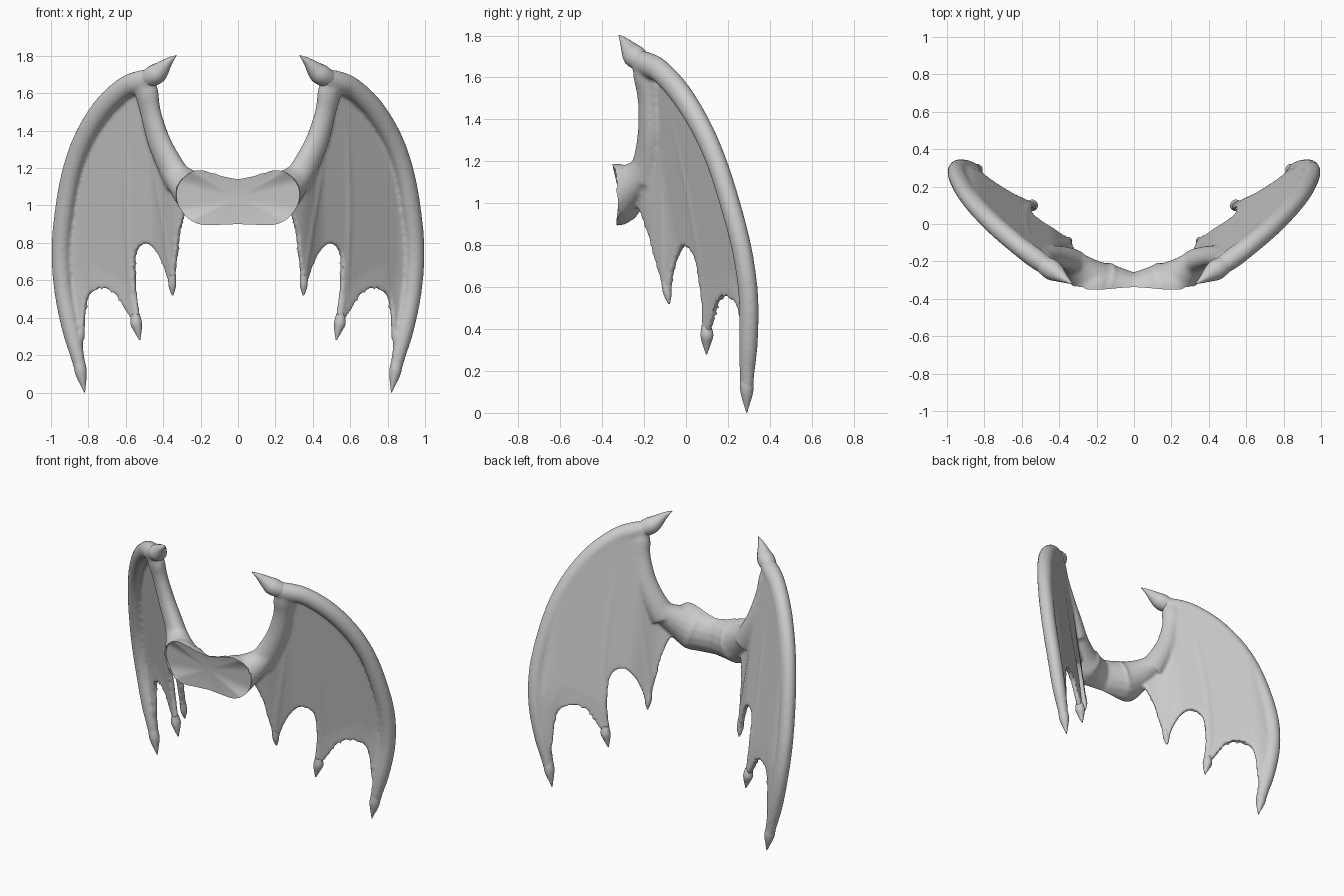
import bpy, bmesh, math
from mathutils import Vector, Matrix

if "Cube" in bpy.data.objects:
    bpy.data.objects.remove(bpy.data.objects["Cube"])

N = Vector((-0.67, 1.0, 0.19)).normalized()   # normal of the wing plane


def step(t):
    t = min(max(t, 0.0), 1.0)
    return t * t * (3 - 2 * t)


def bulge(x, z):
    """Backward billow of the membrane, fading to the arm, the edge and the tips."""
    return (0.042 * step((x - 0.32) / 0.14) * step((1.0 - x) / 0.16)
            * min(max(z / 0.6, 0.0), 1.0))


def on_wing(x, z, dy=0.0):
    """Point on the slanted plane of the wing; the outer tip curls forward."""
    curl = 0.065 * max(0.6 - z, 0.0) * step((x - 0.6) / 0.2)
    return Vector((x, -0.29 + 0.67 * (x - 0.35) + 0.19 * (1.6 - z) - curl + dy, z))


def smooth_path(pts, steps=4):
    """Catmull-Rom resampling of tuples of any length."""
    out = []
    for i in range(len(pts) - 1):
        p0, p1, p2, p3 = (pts[max(i - 1, 0)], pts[i], pts[i + 1],
                          pts[min(i + 2, len(pts) - 1)])
        for s in range(steps):
            t = s / steps
            out.append(tuple(0.5 * (2 * b + (c - a) * t
                                    + (2 * a - 5 * b + 4 * c - d) * t * t
                                    + (3 * b - a - 3 * c + d) * t ** 3)
                             for a, b, c, d in zip(p0, p1, p2, p3)))
    return out + [tuple(pts[-1])]


def tube(bm, pts, ref=N, sides=16):
    """Sweep an ellipse along (x, y, z, in-plane radius, depth radius)."""
    pts = smooth_path(pts)
    pos = [Vector(p[:3]) for p in pts]
    rings = []
    for i, p in enumerate(pts):
        t = (pos[min(i + 1, len(pos) - 1)] - pos[max(i - 1, 0)]).normalized()
        b = (ref - t * ref.dot(t)).normalized()
        a = t.cross(b)
        ra, rb = max(p[3], 0.002), max(p[4], 0.002)
        rings.append([bm.verts.new(pos[i]
                                   + a * ra * math.cos(2 * math.pi * k / sides)
                                   + b * rb * math.sin(2 * math.pi * k / sides))
                      for k in range(sides)])
    for r, s in zip(rings, rings[1:]):
        for k in range(sides):
            j = (k + 1) % sides
            bm.faces.new((r[k], r[j], s[j], s[k]))
    bm.faces.new(rings[0][::-1])
    bm.faces.new(rings[-1])


def wing_tube(bm, pts, depth=1.0, billow=False):
    """Tube given as (x, z, radius[, dy]) on the wing plane."""
    tube(bm, [(*on_wing(p[0], p[1], bulge(p[0], p[1]) if billow else sum(p[3:])),
               p[2], p[2] * depth) for p in pts])


def membrane(bm, outline, half):
    """Closed, billowed slab on the wing plane."""
    sheet = bmesh.new()
    sheet.faces.new([sheet.verts.new((x, 0, z)) for x, z in smooth_path(outline, 3)])
    bmesh.ops.triangulate(sheet, faces=sheet.faces[:])
    bmesh.ops.subdivide_edges(sheet, edges=sheet.edges[:], cuts=5, use_grid_fill=True)
    sheet.verts.index_update()
    sides = []
    for s in (-1, 1):
        vs = [bm.verts.new(on_wing(v.co.x, v.co.z, bulge(v.co.x, v.co.z)) + N * half * s)
              for v in sheet.verts]
        for f in sheet.faces:
            loop = [vs[v.index] for v in f.verts]
            bm.faces.new(loop if s < 0 else loop[::-1])
        sides.append(vs)
    for e in sheet.edges:
        if e.is_boundary:
            a, b = (v.index for v in e.verts)
            bm.faces.new((sides[0][a], sides[0][b], sides[1][b], sides[1][a]))
    sheet.free()


def finish(bm, name):
    """Mirror across x = 0 and make an object."""
    bmesh.ops.recalc_face_normals(bm, faces=bm.faces[:])
    dup = bmesh.ops.duplicate(bm, geom=bm.verts[:] + bm.edges[:] + bm.faces[:])["geom"]
    for v in dup:
        if isinstance(v, bmesh.types.BMVert):
            v.co.x *= -1
    bmesh.ops.reverse_faces(bm, faces=[g for g in dup if isinstance(g, bmesh.types.BMFace)])
    me = bpy.data.meshes.new(name)
    bm.to_mesh(me)
    bm.free()
    ob = bpy.data.objects.new(name, me)
    bpy.context.collection.objects.link(ob)
    return ob


def shade(ob, degrees):
    bpy.ops.object.select_all(action='DESELECT')
    ob.select_set(True)
    bpy.context.view_layer.objects.active = ob
    bpy.ops.object.shade_smooth_by_angle(angle=math.radians(degrees))


bm = bmesh.new()

# Root bridge, running out from the middle into the shoulder
tube(bm, [(-0.03, -0.36, 1.015, 0.125, 0.09), (0.10, -0.35, 1.025, 0.135, 0.125),
          (0.18, -0.335, 1.04, 0.145, 0.145), (0.25, -0.275, 1.085, 0.11, 0.1),
          (0.31, -0.22, 1.14, 0.08, 0.07), (0.36, -0.185, 1.21, 0.06, 0.05)],
     ref=Vector((0, 1, 0)))
bmesh.ops.create_uvsphere(bm, u_segments=24, v_segments=16, radius=1.0,
                          matrix=Matrix.Translation((0.205, -0.335, 1.065))
                          @ Matrix.Diagonal((0.115, 0.12, 0.125, 1)))

# Upper arm up to the wrist
wing_tube(bm, [(0.31, 1.12, 0.085, 0.02), (0.365, 1.22, 0.075, 0.025),
               (0.425, 1.35, 0.066, 0.02), (0.468, 1.5, 0.06, 0.012),
               (0.487, 1.6, 0.067, 0.005), (0.497, 1.66, 0.058, 0)], 0.78)

# Leading edge bone
wing_tube(bm, [(0.46, 1.68, 0.052), (0.53, 1.66, 0.06), (0.61, 1.628, 0.057),
               (0.72, 1.525, 0.057), (0.82, 1.37, 0.054), (0.885, 1.2, 0.052),
               (0.925, 1.0, 0.052), (0.948, 0.77, 0.051), (0.935, 0.55, 0.05),
               (0.895, 0.34, 0.048), (0.86, 0.2, 0.039), (0.842, 0.11, 0.03)], 0.92)

# Finger bones, barely raised inside the membrane
wing_tube(bm, [(0.56, 1.5, 0.02), (0.58, 1.3, 0.024), (0.59, 0.95, 0.026),
               (0.57, 0.6, 0.026), (0.55, 0.44, 0.024), (0.543, 0.37, 0.026)], 0.78, True)
wing_tube(bm, [(0.47, 1.4, 0.02), (0.44, 1.2, 0.023), (0.39, 0.9, 0.025),
               (0.355, 0.68, 0.025), (0.351, 0.58, 0.02)], 0.8, True)

# Scalloped membrane
membrane(bm, [(0.33, 1.15), (0.42, 1.35), (0.46, 1.5), (0.5, 1.63), (0.6, 1.63),
              (0.72, 1.52), (0.82, 1.36), (0.885, 1.2), (0.93, 1.0), (0.95, 0.77),
              (0.94, 0.55), (0.885, 0.33), (0.85, 0.2), (0.825, 0.3), (0.82, 0.42),
              (0.80, 0.515), (0.73, 0.565), (0.65, 0.53), (0.59, 0.43), (0.545, 0.37),
              (0.558, 0.5), (0.555, 0.68), (0.54, 0.76), (0.49, 0.80), (0.43, 0.75),
              (0.385, 0.65), (0.355, 0.56), (0.33, 0.7), (0.315, 0.85), (0.285, 0.96),
              (0.26, 1.03)], 0.016)

# Fuse everything into one organic skin
raw = finish(bm, "wing_blockout")
m = raw.modifiers.new("fuse", 'REMESH')
m.mode = 'VOXEL'
m.voxel_size = 0.01
m = raw.modifiers.new("soften", 'SMOOTH')
m.factor = 0.5
m.iterations = 8
bpy.context.view_layer.update()
dg = bpy.context.evaluated_depsgraph_get()
skin = bpy.data.meshes.new_from_object(raw.evaluated_get(dg))
bpy.data.objects.remove(raw, do_unlink=True)

# Slice the root to leave the open front as a shallow fanned cap
bm = bmesh.new()
bm.from_mesh(skin)
bmesh.ops.bisect_plane(bm, geom=bm.verts[:] + bm.edges[:] + bm.faces[:],
                       plane_co=(0, -0.33, 1.03), plane_no=(0, -1, -0.07),
                       clear_outer=True)
rim = [e for e in bm.edges if e.is_boundary]
for v in {v for e in rim for v in e.verts}:
    v.co.y += 0.03 * step((abs(v.co.x) - 0.24) / 0.08) - 0.01 * step(abs(v.co.x) / 0.2)
cap = bmesh.ops.holes_fill(bm, edges=rim, sides=0)["faces"]
for v in bmesh.ops.poke(bm, faces=cap)["verts"]:
    v.co.y = -0.318
bm.to_mesh(skin)
bm.free()
skin.name = "wings"
wings = bpy.data.objects.new("wings", skin)
bpy.context.collection.objects.link(wings)
shade(wings, 50)

# Claws: thumb hook and the three finger ends
claws = {
    "thumb_claw": [(0.51, 1.665, 0.04), (0.47, 1.685, 0.052), (0.435, 1.705, 0.055, 0.005),
                   (0.405, 1.733, 0.042, 0.01), (0.37, 1.77, 0.022, 0.015),
                   (0.33, 1.802, 0.002, 0.022)],
    "outer_finger_claw": [(0.85, 0.17, 0.030), (0.842, 0.12, 0.033), (0.835, 0.08, 0.026),
                          (0.827, 0.04, 0.014), (0.82, 0.0, 0.002)],
    "middle_finger_claw": [(0.547, 0.42, 0.022), (0.545, 0.375, 0.031), (0.537, 0.34, 0.024),
                           (0.525, 0.28, 0.003)],
    "inner_finger_claw": [(0.352, 0.63, 0.020), (0.351, 0.58, 0.021), (0.351, 0.55, 0.015),
                          (0.35, 0.52, 0.004)],
}
for name, pts in claws.items():
    bm = bmesh.new()
    wing_tube(bm, pts, billow=name.startswith(("middle", "inner")))
    shade(finish(bm, name), 45)
